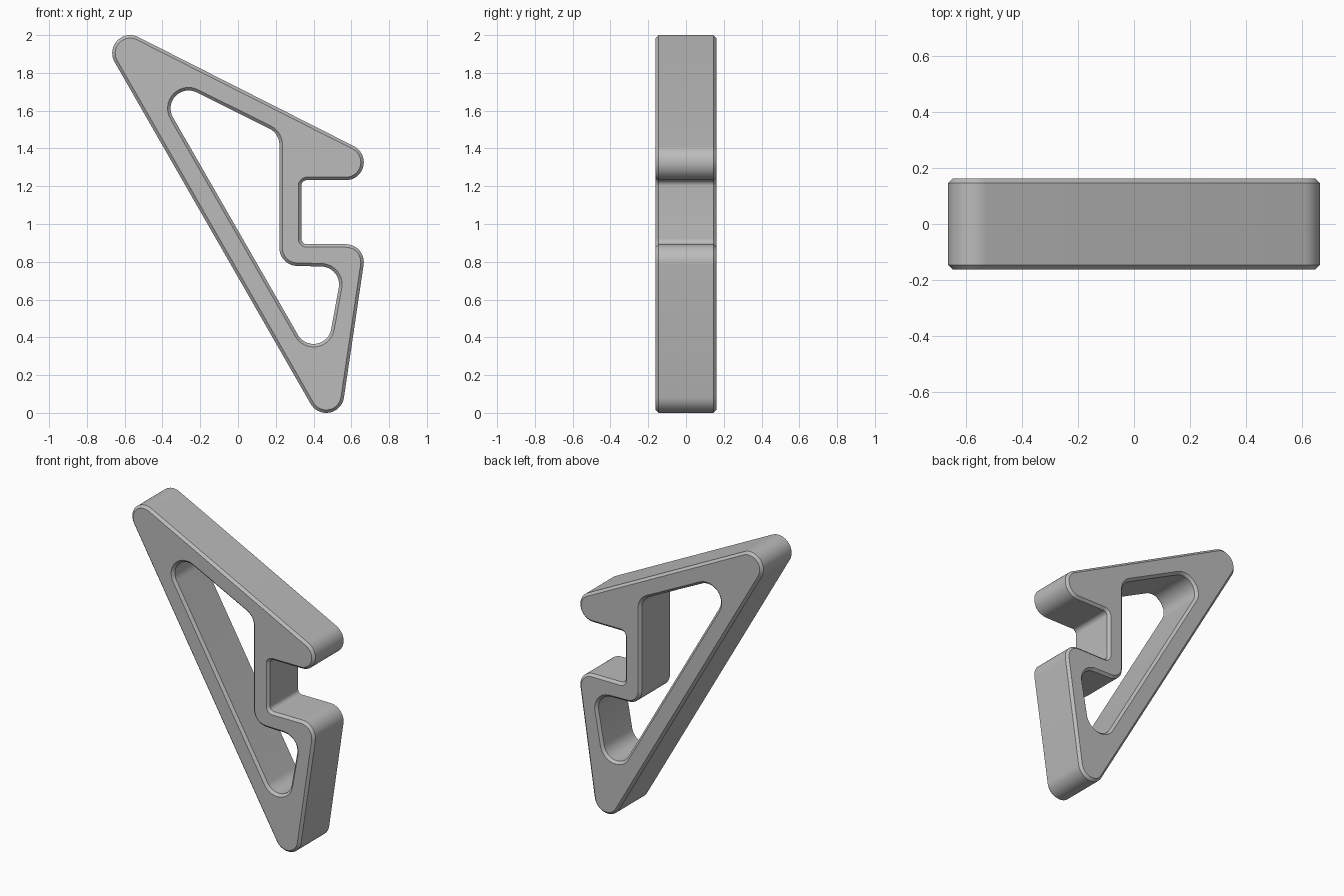
import bpy, bmesh, math
from mathutils import Vector

cube = bpy.data.objects.get("Cube")
if cube:
    bpy.data.objects.remove(cube, do_unlink=True)

HALF_DEPTH = 0.162
CHAMFER = 0.016
R = 0.095          # main corner radius
NOTCH_R = 0.03     # tight radius inside the notch

# Corner circles (x, z, signed radius); the solid lies left of the path,
# positive radii are convex corners and negative ones concave
outer = [
    (0.467, R, R),                # bottom tip
    (0.571, 0.798, R),            # lower jaw
    (0.365, 0.923, -NOTCH_R),
    (0.365, 1.202, -NOTCH_R),
    (0.571, 1.327, R),            # upper jaw
    (-0.571, 2 - R, R),           # top tip
]
window = [
    (-0.262, 1.612, -R),
    (0.124, 1.42, -R),
    (0.314, 0.873, R),
    (0.44, 0.68, -R),
    (0.40, 0.46, -R),
]


def rounded_path(circles, inset):
    """Points along the arcs joined by tangents, moved inward by inset."""
    n = len(circles)
    normals = []
    for i, (x, z, r) in enumerate(circles):
        x2, z2, r2 = circles[(i + 1) % n]
        d = Vector((x2 - x, z2 - z))
        normals.append(math.atan2(d.y, d.x) - math.acos((r - r2) / d.length))
    points = []
    for i, (x, z, r) in enumerate(circles):
        start = normals[i - 1]
        turn = math.remainder(normals[i] - start, math.tau)
        steps = max(4, round(abs(turn) / math.radians(8)))
        for k in range(steps + 1):
            a = start + turn * k / steps
            points.append((x + (r - inset) * math.cos(a),
                           z + (r - inset) * math.sin(a)))
    return points


def add_wall(bm, circles):
    """Chamfered wall along a path; returns its front and back rim edges."""
    levels = [(CHAMFER, -HALF_DEPTH), (0, CHAMFER - HALF_DEPTH),
              (0, HALF_DEPTH - CHAMFER), (CHAMFER, HALF_DEPTH)]
    rings = [[bm.verts.new((x, y, z)) for x, z in rounded_path(circles, inset)]
             for inset, y in levels]
    n = len(rings[0])
    for a, b in zip(rings, rings[1:]):
        for i in range(n):
            j = (i + 1) % n
            bm.faces.new((a[i], a[j], b[j], b[i]))
    return [[bm.edges.get((ring[i], ring[(i + 1) % n])) for i in range(n)]
            for ring in (rings[0], rings[-1])]


# Frame body: outer wall, window wall and the two flat caps between them
bm = bmesh.new()
rims = zip(add_wall(bm, outer), add_wall(bm, window))
for outer_rim, window_rim in rims:
    bmesh.ops.triangle_fill(bm, edges=outer_rim + window_rim,
                            use_beauty=True, use_dissolve=False)
bmesh.ops.recalc_face_normals(bm, faces=bm.faces)
mesh = bpy.data.meshes.new("notched_frame")
bm.to_mesh(mesh)
bm.free()

frame = bpy.data.objects.new("notched_frame", mesh)
bpy.context.collection.objects.link(frame)

# Plain grey material
grey = bpy.data.materials.new("plain_grey")
grey.use_nodes = True
color = (0.5, 0.5, 0.5, 1)
grey.diffuse_color = color
grey.node_tree.nodes["Principled BSDF"].inputs["Base Color"].default_value = color
mesh.materials.append(grey)

# Smooth arcs, sharp chamfers
bpy.ops.object.select_all(action='DESELECT')
frame.select_set(True)
bpy.context.view_layer.objects.active = frame
bpy.ops.object.shade_smooth_by_angle(angle=math.radians(30))
